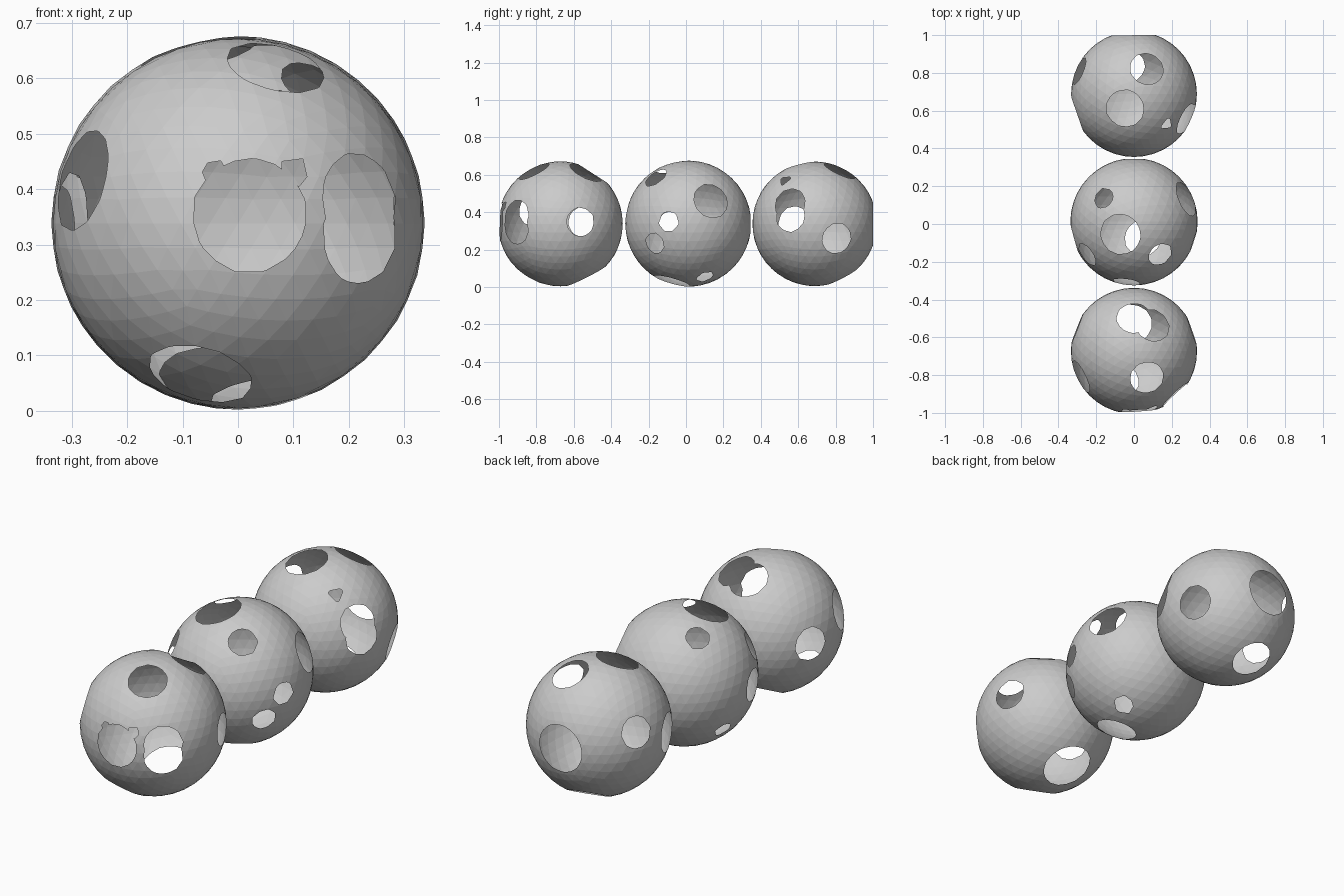
import bpy, bmesh
from math import sqrt
from mathutils import Vector


def holed_ball(name, centre, radius, holes):
    """Thin hollow ball; each hole is (direction x, y, z, hole radius)."""
    bm = bmesh.new()
    bmesh.ops.create_icosphere(bm, subdivisions=4, radius=radius)
    for x, y, z, r in holes:
        n = Vector((x, y, z)).normalized()
        geom = bm.verts[:] + bm.edges[:] + bm.faces[:]
        # slice the cap of the ball away, leaving an open round hole
        bmesh.ops.bisect_plane(bm, geom=geom, dist=1e-5,
                               plane_co=n * sqrt(radius ** 2 - r ** 2),
                               plane_no=n, clear_outer=True)
    mesh = bpy.data.meshes.new(name)
    bm.to_mesh(mesh)
    bm.free()
    obj = bpy.data.objects.new(name, mesh)
    obj.location = centre
    bpy.context.collection.objects.link(obj)
    return obj


# Front ball
holed_ball("front_ball", (0, -0.672, 0.338), 0.334, [
    (0.022, -0.33, 0.015, 0.105),     # squarish front hole
    (-0.04, -0.31, 0.09, 0.035),      # its upper corners
    (0.10, -0.30, 0.09, 0.035),
    (0.228, -0.243, 0.04, 0.092),     # tall hole beside it
    (0.228, -0.243, -0.02, 0.092),
    (-0.29, -0.14, 0.08, 0.095),      # left
    (0.07, -0.145, 0.29, 0.093),      # top, towards the front
    (0.00, 0.18, 0.28, 0.095),        # long top hole, towards the back
    (0.10, 0.14, 0.285, 0.095),
    (-0.07, -0.16, -0.28, 0.098),     # underside, front
    (-0.025, 0.15, -0.297, 0.12),     # underside, back
    (0.315, 0.11, 0.01, 0.08),        # right
    (-0.307, 0.12, 0.01, 0.083),      # left, back
])

# Middle ball
holed_ball("middle_ball", (0, 0.012, 0.339), 0.337, [
    (0.14, -0.175, 0.25, 0.07),
    (0.285, 0.125, 0.125, 0.098),
    (0.318, -0.105, 0.012, 0.058),
    (0.262, -0.18, -0.105, 0.06),
    (0.05, -0.09, -0.32, 0.10),       # underside
    (0.15, 0.09, -0.285, 0.052),
    (-0.16, 0.125, 0.265, 0.06),
    (-0.075, -0.07, 0.32, 0.11),      # top
    (-0.25, -0.175, 0.135, 0.07),
    (-0.325, -0.09, -0.01, 0.08),     # left
    (-0.265, 0.08, -0.18, 0.047),
    (-0.04, -0.32, 0.07, 0.075),      # facing the front ball
    (0.0, 0.335, 0.0, 0.06),          # facing the back ball
])

# Back ball
holed_ball("back_ball", (0, 0.688, 0.338), 0.333, [
    (0.29, -0.14, 0.11, 0.09),        # tall right hole
    (0.295, -0.13, 0.04, 0.085),
    (0.30, 0.12, -0.08, 0.085),
    (0.07, 0.138, 0.295, 0.093),      # top
    (-0.05, -0.08, 0.32, 0.102),
    (0.175, -0.16, 0.235, 0.038),
    (-0.297, 0.124, 0.085, 0.078),    # left
    (-0.315, -0.11, 0.0, 0.095),
    (-0.005, 0.334, 0.0, 0.118),      # back
    (-0.04, 0.15, -0.29, 0.10),       # underside
])
